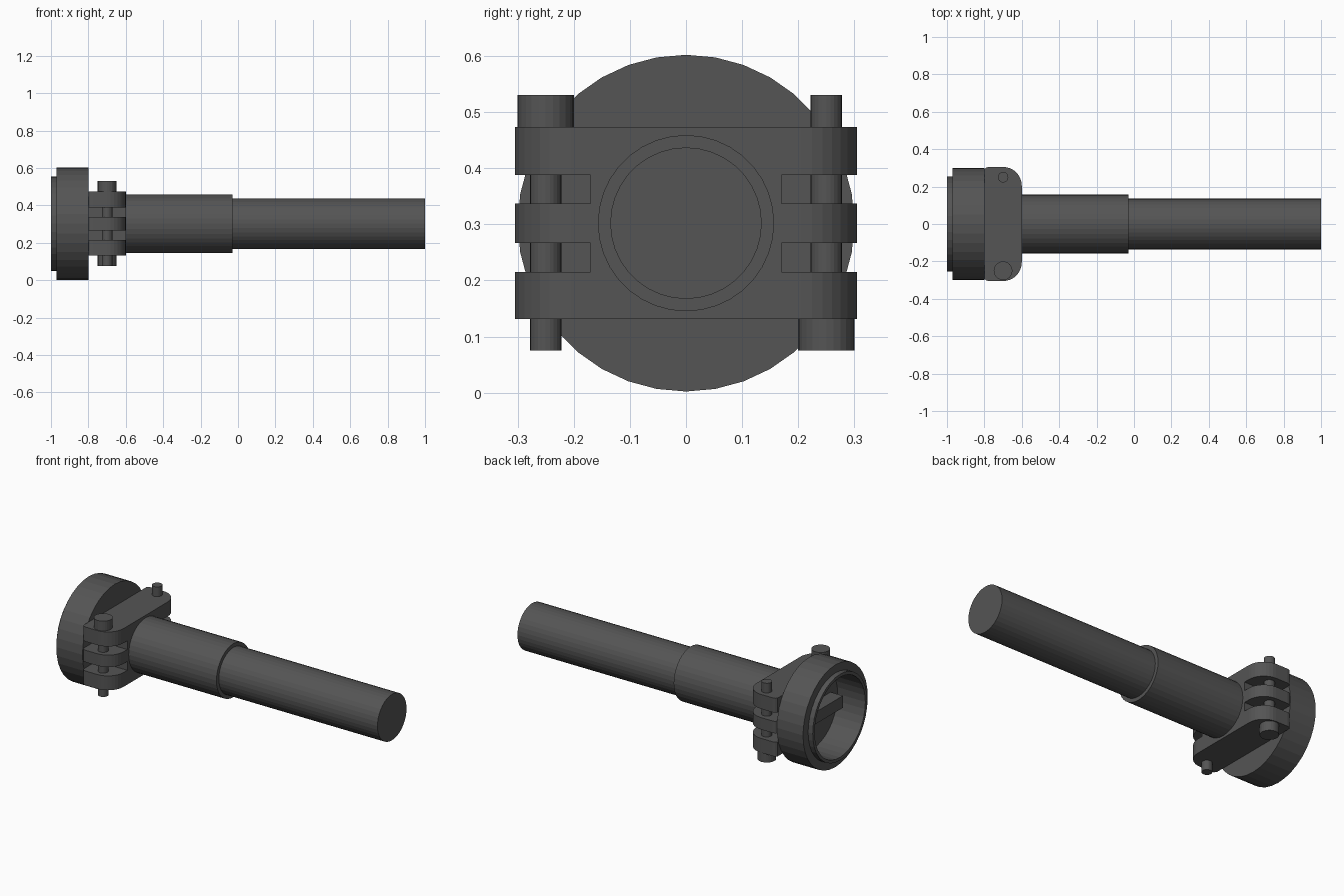
import bpy, bmesh
from math import sin, cos, pi
from mathutils import Matrix, Vector

if "Cube" in bpy.data.objects:
    bpy.data.objects.remove(bpy.data.objects["Cube"])

CZ = 0.302
dark = bpy.data.materials.new("dark_grey")
dark.diffuse_color = (0.09, 0.09, 0.09, 1)
dark.use_nodes = True
dark.node_tree.nodes["Principled BSDF"].inputs["Base Color"].default_value = dark.diffuse_color


def finish(bm, name):
    bmesh.ops.remove_doubles(bm, verts=bm.verts, dist=1e-5)
    bmesh.ops.recalc_face_normals(bm, faces=bm.faces)
    me = bpy.data.meshes.new(name)
    bm.to_mesh(me)
    bm.free()
    me.materials.append(dark)
    ob = bpy.data.objects.new(name, me)
    bpy.context.collection.objects.link(ob)
    return ob


def lathe_x(name, profile, n=36):
    """Revolve (x, radius) points about the long axis."""
    bm = bmesh.new()
    vs = [bm.verts.new((x, 0, CZ + r)) for x, r in profile]
    es = [bm.edges.new(p) for p in zip(vs, vs[1:])]
    bmesh.ops.spin(bm, geom=vs + es, cent=(0, 0, CZ), axis=(1, 0, 0),
                   angle=2 * pi, steps=n, use_merge=True)
    bmesh.ops.dissolve_degenerate(bm, dist=1e-5, edges=bm.edges)
    return finish(bm, name)


def prism(name, outline, z0, z1):
    """Extrude a plan outline (x, y) between two heights."""
    bm = bmesh.new()
    f = bm.faces.new([bm.verts.new((x, y, z0)) for x, y in outline])
    ret = bmesh.ops.extrude_face_region(bm, geom=[f])
    up = [v for v in ret["geom"] if isinstance(v, bmesh.types.BMVert)]
    bmesh.ops.translate(bm, verts=up, vec=(0, 0, z1 - z0))
    return finish(bm, name)


def box(name, lo, hi):
    return prism(name, [(lo[0], lo[1]), (hi[0], lo[1]), (hi[0], hi[1]), (lo[0], hi[1])], lo[2], hi[2])


def circle(cx, cy, r, n=24):
    return [(cx + r * cos(2 * pi * i / n), cy + r * sin(2 * pi * i / n)) for i in range(n)]


# Hollow cup with a stepped lip, closed on the clamp side
lathe_x("cup", [(-0.80, 0), (-0.80, 0.30), (-0.97, 0.30), (-0.97, 0.253),
                (-1.0, 0.253), (-1.0, 0.235), (-0.82, 0.235), (-0.82, 0)])
# Raised bar inside the cup
box("inner_bar", (-0.90, -0.17, 0.267), (-0.81, 0.17, 0.337))

# Sleeve and long rod
lathe_x("sleeve", [(-0.62, 0), (-0.62, 0.157), (-0.03, 0.157), (-0.03, 0)])
lathe_x("rod", [(-0.05, 0), (-0.05, 0.135), (1.0, 0.135), (1.0, 0)])

# Clamp: solid centre with three rounded plates
half = [(-0.60 - 0.10 + 0.10 * cos(a), 0.205 + 0.10 * sin(a))
        for a in [i * pi / 16 for i in range(9)]]
half += [(-0.775, 0.305), (-0.79, 0.302), (-0.80, 0.292)]
plate = half + [(x, -y) for x, y in reversed(half)]
for name, z0, z1 in (("lower_plate", 0.131, 0.215), ("middle_plate", 0.267, 0.337),
                     ("upper_plate", 0.388, 0.473)):
    prism(name, plate, z0, z1)
for i, (z0, z1) in enumerate(((0.215, 0.267), (0.337, 0.388))):
    box(f"clamp_core_{i}", (-0.80, -0.17, z0), (-0.60, 0.17, z1))

# Two bolts, one flipped
for side, y, head in (("front", -0.25, (0.473, 0.53)), ("back", 0.25, (0.075, 0.131))):
    prism(f"{side}_bolt_shaft", circle(-0.70, y, 0.028), 0.075, 0.53)
    prism(f"{side}_bolt_head", circle(-0.70, y, 0.05), *head)
